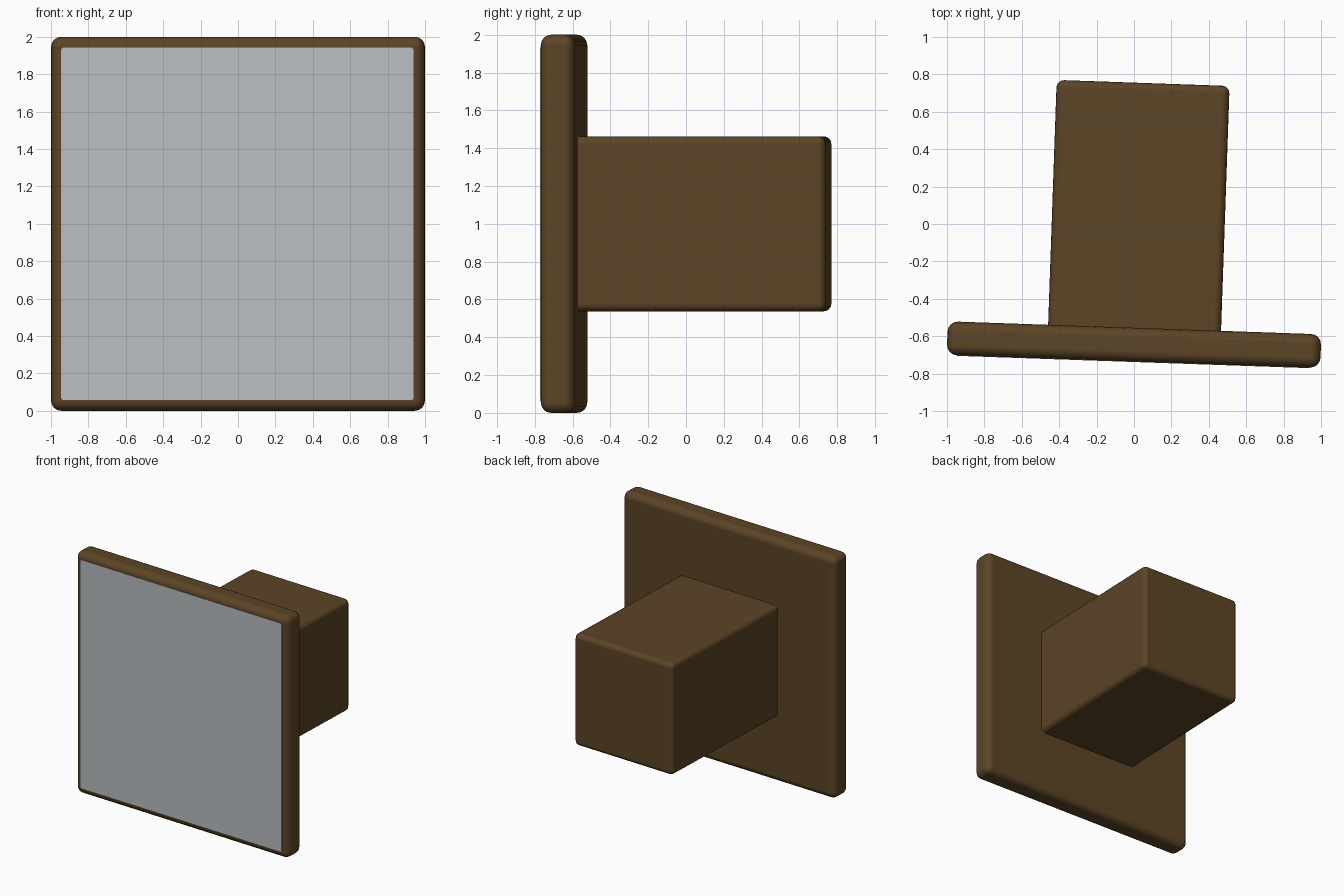
import bpy
import bmesh
import math
from mathutils import Matrix

if "Cube" in bpy.data.objects:
    bpy.data.objects.remove(bpy.data.objects["Cube"])

# The whole model is turned slightly about z, around the middle of the panel
PLACE = Matrix.Translation((0, -0.645, 1.0)) @ Matrix.Rotation(math.radians(-2), 4, 'Z')


def material(name, color):
    mat = bpy.data.materials.new(name)
    mat.diffuse_color = (*color, 1)
    mat.use_nodes = True
    mat.node_tree.nodes["Principled BSDF"].inputs["Base Color"].default_value = mat.diffuse_color
    return mat


brown = material("dark_brown", (0.105, 0.058, 0.019))
grey = material("light_grey", (0.49, 0.515, 0.545))


def box(name, size, y, mat, radius, segments, only_depth_edges=False):
    """Box centred on the panel axis at local depth y, with rounded edges."""
    bm = bmesh.new()
    bmesh.ops.create_cube(bm, size=1)
    bmesh.ops.scale(bm, vec=size, verts=bm.verts)
    if only_depth_edges:
        edges = [e for e in bm.edges
                 if abs(e.verts[0].co.y - e.verts[1].co.y) > size[1] / 2]
        bmesh.ops.bevel(bm, geom=edges, offset=radius, segments=segments,
                        profile=0.5, affect='EDGES')
    mesh = bpy.data.meshes.new(name)
    bm.to_mesh(mesh)
    bm.free()
    mesh.materials.append(mat)
    obj = bpy.data.objects.new(name, mesh)
    bpy.context.collection.objects.link(obj)
    obj.matrix_world = PLACE @ Matrix.Translation((0, y, 0))
    if not only_depth_edges:
        mesh.shade_smooth()
        bevel = obj.modifiers.new("rounded_edges", 'BEVEL')
        bevel.width = radius
        bevel.segments = segments
        bevel.harden_normals = True
    return obj


# Thin square panel with rounded edges
box("panel", (1.998, 0.18, 2.0), 0, brown, 0.055, 4)

# Rear housing, its front end buried in the panel
box("rear_housing", (0.925, 1.37, 0.925), 0.715, brown, 0.04, 4)

# Flat screen on the front of the panel, nearly flush
box("screen", (1.886, 0.006, 1.886), -0.09, grey, 0.015, 3, only_depth_edges=True)
